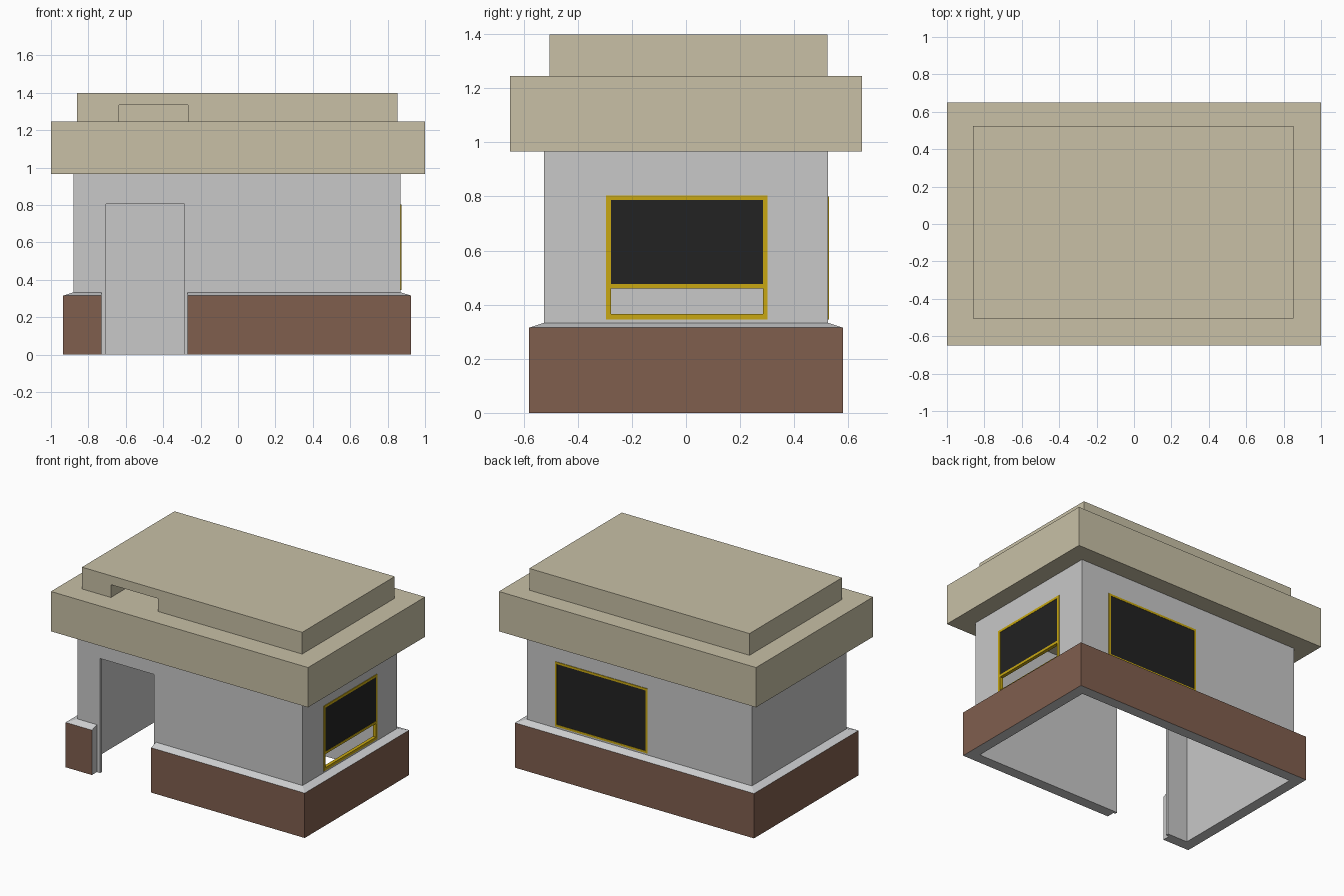
import bpy, bmesh

if "Cube" in bpy.data.objects:
    bpy.data.objects.remove(bpy.data.objects["Cube"])


def material(name, rgb):
    m = bpy.data.materials.new(name)
    m.diffuse_color = (*rgb, 1)
    m.use_nodes = True
    m.node_tree.nodes["Principled BSDF"].inputs["Base Color"].default_value = m.diffuse_color
    return m


GREY = material("wall grey", (0.58, 0.58, 0.58))
SILL = material("sill pale grey", (0.64, 0.65, 0.66))
BRICK = material("brick brown", (0.216, 0.112, 0.076))
ROOF = material("roof beige", (0.58, 0.53, 0.38))
GLASS = material("dark glass", (0.016, 0.016, 0.016))
YELLOW = material("frame yellow", (0.58, 0.39, 0.006))


def finish(bm, name, mats):
    bmesh.ops.recalc_face_normals(bm, faces=bm.faces)
    mesh = bpy.data.meshes.new(name)
    bm.to_mesh(mesh)
    bm.free()
    for m in mats:
        mesh.materials.append(m)
    ob = bpy.data.objects.new(name, mesh)
    bpy.context.collection.objects.link(ob)
    return ob


def boxes(name, mat, *bounds):
    """One object from boxes given as (x0, x1, y0, y1, z0, z1)."""
    bm = bmesh.new()
    for x0, x1, y0, y1, z0, z1 in bounds:
        for v in bmesh.ops.create_cube(bm, size=1)["verts"]:
            v.co = (x1 if v.co.x > 0 else x0,
                    y1 if v.co.y > 0 else y0,
                    z1 if v.co.z > 0 else z0)
    return finish(bm, name, [mat])


def cut(ob, *bounds):
    mat = ob.data.materials[0]
    for b in bounds:
        c = boxes("cutter", mat, b)
        c.hide_render = True
        mod = ob.modifiers.new("cut", 'BOOLEAN')
        mod.operation, mod.solver, mod.object = 'DIFFERENCE', 'EXACT', c
        bpy.context.view_layer.objects.active = ob
        bpy.ops.object.modifier_apply(modifier=mod.name)
        bpy.data.objects.remove(c, do_unlink=True)


X0, X1, Y, T = -0.88, 0.87, 0.525, 0.02

# Hollow walls with doorway, side window and back window openings
walls = boxes("walls", GREY, (X0, X1, -Y, Y, 0, 0.97))
cut(walls,
    (X0 + T, X1 - T, -Y + T, Y - T, -0.1, 1.1),
    (-0.705, -0.285, -Y - 0.1, -Y + 0.1, -0.1, 0.805),
    (X1 - 0.1, X1 + 0.1, -0.285, 0.295, 0.355, 0.795),
    (-0.06, 0.64, Y - 0.1, Y + 0.1, 0.355, 0.79))

# Brick skirt with sloping sill, swept around the walls and open at the door
path = [(-0.27, -Y), (X1, -Y), (X1, Y), (X0, Y), (X0, -Y), (-0.73, -Y)]
profile = [(0, 0), (0.055, 0), (0.055, 0.315), (0, 0.333)]
bm = bmesh.new()
rings = []
for x, y in path:
    sx = 1 if x == X1 else -1 if x == X0 else 0
    sy = 1 if y > 0 else -1
    rings.append([bm.verts.new((x + sx * d, y + sy * d, z)) for d, z in profile])
for a, b in zip(rings, rings[1:]):
    for i in range(4):
        j = (i + 1) % 4
        f = bm.faces.new((a[i], a[j], b[j], b[i]))
        f.material_index = {1: 0, 2: 1}.get(i, 2)
for end in (rings[0], rings[-1]):
    bm.faces.new(end).material_index = 2
finish(bm, "brick_skirt", [BRICK, SILL, GREY])

# Side window: frame with a serving slot under the glass
fx = (X1 - T, X1 + 0.004)
boxes("side_window_frame", YELLOW,
      (*fx, -0.295, -0.277, 0.345, 0.803), (*fx, 0.285, 0.302, 0.345, 0.803),
      (*fx, -0.277, 0.285, 0.345, 0.365), (*fx, -0.277, 0.285, 0.46, 0.477),
      (*fx, -0.277, 0.285, 0.786, 0.803))
boxes("side_window_glass", GLASS, (X1 - 0.006, X1 + 0.002, -0.277, 0.285, 0.477, 0.786))

# Back window
fy = (Y - T, Y + 0.004)
boxes("back_window_frame", YELLOW,
      (-0.07, -0.055, *fy, 0.345, 0.80), (0.635, 0.65, *fy, 0.345, 0.80),
      (-0.055, 0.635, *fy, 0.345, 0.36), (-0.055, 0.635, *fy, 0.785, 0.80))
boxes("back_window_glass", GLASS, (-0.055, 0.635, Y - 0.006, Y + 0.002, 0.36, 0.785))

# Roof slab and upper tier with a front notch
boxes("roof_slab", ROOF, (-1, 1, -0.65, 0.65, 0.965, 1.245))
tier = boxes("roof_upper_tier", ROOF, (-0.86, 0.853, -0.505, 0.523, 1.245, 1.398))
cut(tier, (-0.635, -0.267, -0.7, -0.32, 1.1, 1.335))
